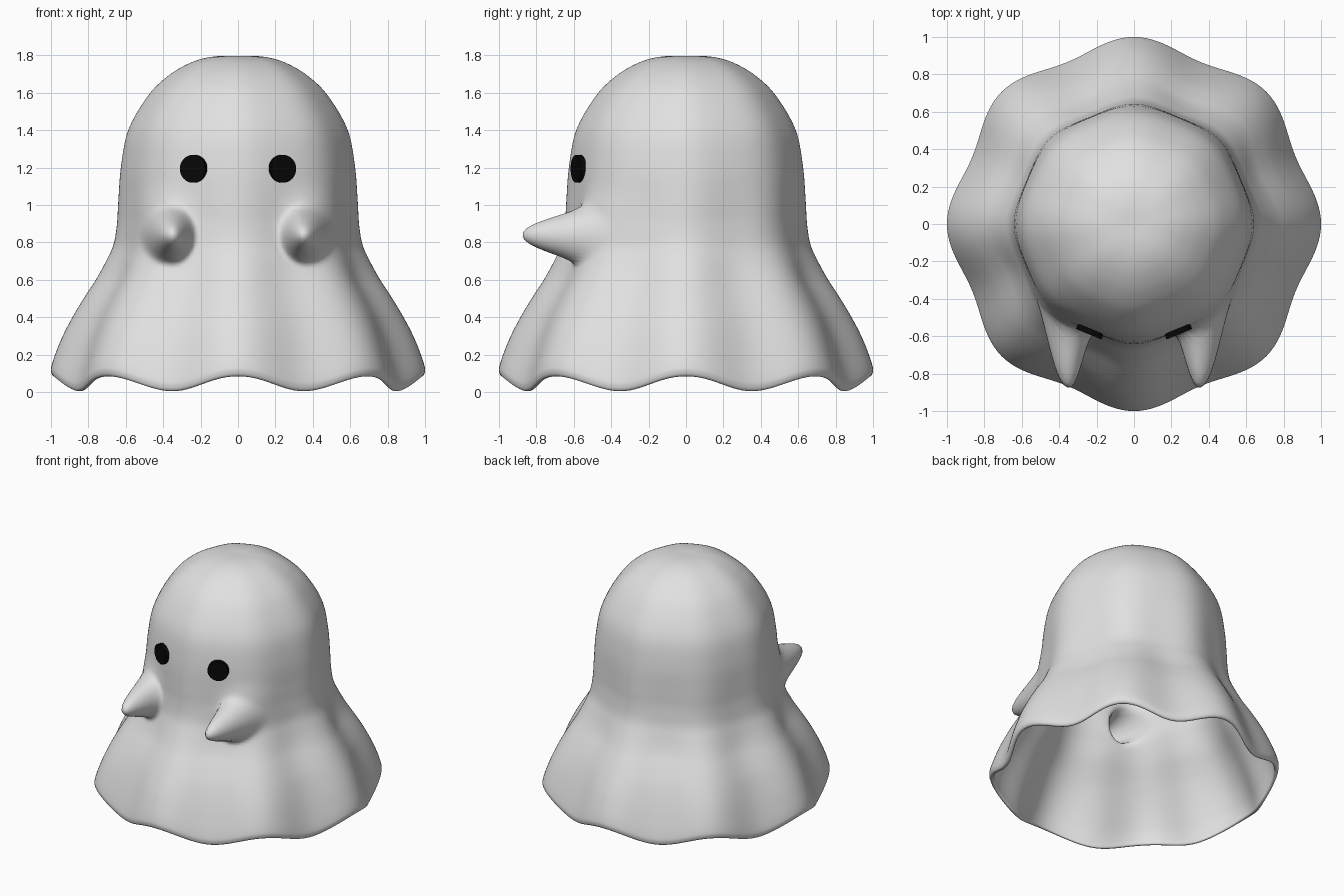
import bpy, bmesh, math
from mathutils import Vector

if "Cube" in bpy.data.objects:
    bpy.data.objects.remove(bpy.data.objects["Cube"])

SEGMENTS, STEPS, THICKNESS = 192, 5, 0.028
# Ridge radius and height of the sheet, crown to just above the hem
OUTER = [(0.01, 1.797), (0.10, 1.796), (0.19, 1.782), (0.28, 1.748), (0.38, 1.685),
         (0.48, 1.585), (0.585, 1.405), (0.625, 1.21), (0.640, 1.02), (0.647, 0.90),
         (0.665, 0.79), (0.705, 0.70), (0.76, 0.60), (0.825, 0.50), (0.885, 0.40),
         (0.937, 0.30), (0.978, 0.20)]
# Rounded rim, from outside to inside
RIM = [(0.998, 0.135), (0.999, 0.108), (0.992, 0.090), (0.979, 0.084), (0.968, 0.092), (0.966, 0.125)]


def material(name, color):
    m = bpy.data.materials.new(name)
    m.diffuse_color = (*color, 1)
    m.use_nodes = True
    m.node_tree.nodes["Principled BSDF"].inputs["Base Color"].default_value = m.diffuse_color
    return m


def smooth_step(t):
    t = max(0.0, min(1.0, t))
    return t * t * (3 - 2 * t)


def spline(points, steps):
    """Catmull-Rom curve through the points."""
    p = [Vector(q) for q in points]
    p = [2 * p[0] - p[1]] + p + [2 * p[-1] - p[-2]]
    out = []
    for a, b, c, d in zip(p, p[1:], p[2:], p[3:]):
        for i in range(steps):
            t = i / steps
            out.append(0.5 * (2 * b + (c - a) * t + (2 * a - 5 * b + 4 * c - d) * t * t
                              + (3 * b - a - 3 * c + d) * t ** 3))
    return out + [p[-2]]


def inset(points, distance):
    """Profile moved inward along its normals."""
    out = []
    for i, p in enumerate(points):
        a, b = Vector(points[max(i - 1, 0)]), Vector(points[min(i + 1, len(points) - 1)])
        t = (b - a).normalized()
        q = Vector(p) + distance * Vector((t.y, -t.x))
        out.append((max(q.x, 0.01), q.y))
    return out


def sheet_point(r, z, angle, inside):
    wave = math.cos(8 * angle)
    # Eight folds, faint on the head and deep on the skirt
    depth = (0.022 + 0.014 * smooth_step((1.25 - z) / 0.35) + 0.04 * smooth_step((0.86 - z) / 0.3)
             - 0.012 * smooth_step((0.4 - z) / 0.3))
    r *= 1 - depth * (1 - wave) / 2
    # Scalloped hem
    z += 0.04 * (wave - 1) * smooth_step((0.45 - z) / 0.36)
    x, y = r * math.sin(angle), -r * math.cos(angle)
    # Two arm nubs pulled forward out of the sheet, with a soft outer shoulder
    if y < 0:
        shrink, reach = (0.028, 0.28) if inside else (0, 0.31)
        dx, dz = abs(x) - 0.355, z - 0.838
        d = math.hypot(dx / ((0.175 if dx > 0 else 0.14) - shrink), dz / (0.17 - shrink))
        y -= reach * smooth_step(1 - d ** 1.2)
        y -= 0.04 * smooth_step(1 - math.hypot(abs(x) - 0.41, z - 0.90) / 0.24)
    return x, y, z


white = material("sheet white", (0.75, 0.75, 0.75))
black = material("eye black", (0.002, 0.002, 0.002))

# Draped sheet with an outer side, a rounded rim and an inner side
inner = inset(OUTER, THICKNESS)[::-1]
profile = spline(OUTER + RIM + inner, STEPS)
lowest = (len(OUTER) + 3) * STEPS
bm = bmesh.new()
rings = [[bm.verts.new(sheet_point(p.x, p.y, 2 * math.pi * i / SEGMENTS, k > lowest))
          for i in range(SEGMENTS)] for k, p in enumerate(profile)]
bm.faces.new(rings[0])
bm.faces.new(rings[-1])
for a, b in zip(rings, rings[1:]):
    for i in range(SEGMENTS):
        j = (i + 1) % SEGMENTS
        bm.faces.new((a[i], b[i], b[j], a[j]))
bmesh.ops.recalc_face_normals(bm, faces=bm.faces)
for f in bm.faces:
    f.smooth = True
mesh = bpy.data.meshes.new("sheet")
bm.to_mesh(mesh)
bm.free()
mesh.materials.append(white)
sheet = bpy.data.objects.new("sheet", mesh)
bpy.context.collection.objects.link(sheet)

# Round eyes set on the front folds
for side, name in ((-1, "left_eye"), (1, "right_eye")):
    turn = side * math.radians(22.5)
    bpy.ops.mesh.primitive_cylinder_add(
        vertices=32, radius=0.074, depth=0.03,
        location=(side * 0.237, -0.575, 1.193), rotation=(math.pi / 2, 0, turn))
    eye = bpy.context.object
    eye.name = name
    eye.data.materials.append(black)
    bpy.ops.object.shade_smooth_by_angle(angle=math.radians(40))
